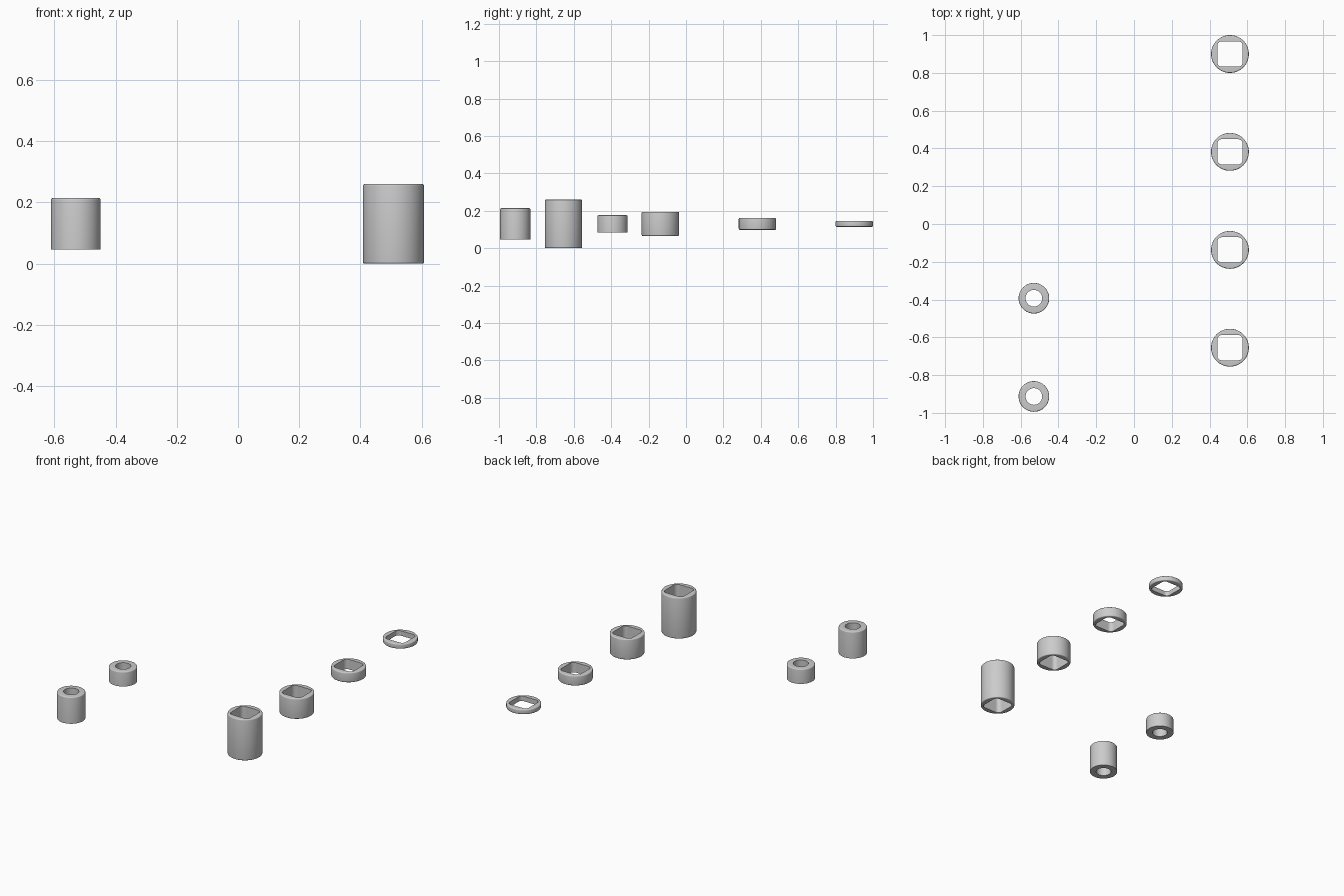
import bpy, bmesh, math

if "Cube" in bpy.data.objects:
    bpy.data.objects.remove(bpy.data.objects["Cube"])

N = 128      # segments around each sleeve
MID = 0.13   # height of every sleeve's middle


def square_radius(a, half=0.067, corner=0.024):
    """Polar radius of a rounded square at angle a."""
    a = abs((a + math.pi / 4) % (math.pi / 2) - math.pi / 4)
    c = half - corner
    if math.tan(a) * half <= c:
        return half / math.cos(a)
    k = c * (math.cos(a) + math.sin(a))
    return k + math.sqrt(k * k - 2 * c * c + corner * corner)


def fillet(radius, f, z, up):
    """Quarter-round outer edge, listed from wall to end face."""
    pts = []
    for i in range(5):
        t = math.pi / 2 * i / 4
        pts.append((radius - f + f * math.cos(t), z + up * (f * math.sin(t) - f)))
    return pts


def sleeve(name, x, y, height, radius, hole, f, round_bottom):
    h = height / 2
    outer = fillet(radius, f, -h, -1)[::-1] if round_bottom else [(radius, -h)]
    outer += fillet(radius, f, h, 1)
    angles = [2 * math.pi * i / N for i in range(N)]
    bm = bmesh.new()

    def ring(rad, z):
        return [bm.verts.new((rad(a) * math.cos(a), rad(a) * math.sin(a), z)) for a in angles]

    # outer wall bottom to top, then down through the bore
    rings = [ring(lambda a, r=r: r, z) for r, z in outer]
    rings += [ring(hole, h), ring(hole, -h)]
    for k, low in enumerate(rings):
        high = rings[(k + 1) % len(rings)]
        for i in range(N):
            j = (i + 1) % N
            bm.faces.new((low[i], low[j], high[j], high[i]))
    bmesh.ops.recalc_face_normals(bm, faces=bm.faces)
    me = bpy.data.meshes.new(name)
    bm.to_mesh(me)
    bm.free()
    ob = bpy.data.objects.new(name, me)
    ob.location = (x, y, MID)
    bpy.context.collection.objects.link(ob)
    bpy.ops.object.select_all(action='DESELECT')
    ob.select_set(True)
    bpy.context.view_layer.objects.active = ob
    bpy.ops.object.shade_smooth_by_angle(angle=math.radians(35))


# spacers with a rounded square hole, tallest at the front
for i, (y, height) in enumerate([(-0.655, 0.26), (-0.137, 0.129), (0.382, 0.063), (0.90, 0.031)]):
    sleeve(f"square_hole_spacer_{i + 1}", 0.508, y, height, 0.1, square_radius, 0.006, True)

# bushings with a round hole
for i, (y, height) in enumerate([(-0.913, 0.168), (-0.393, 0.093)]):
    sleeve(f"round_hole_bushing_{i + 1}", -0.53, y, height, 0.081, lambda a: 0.044, 0.006, False)
